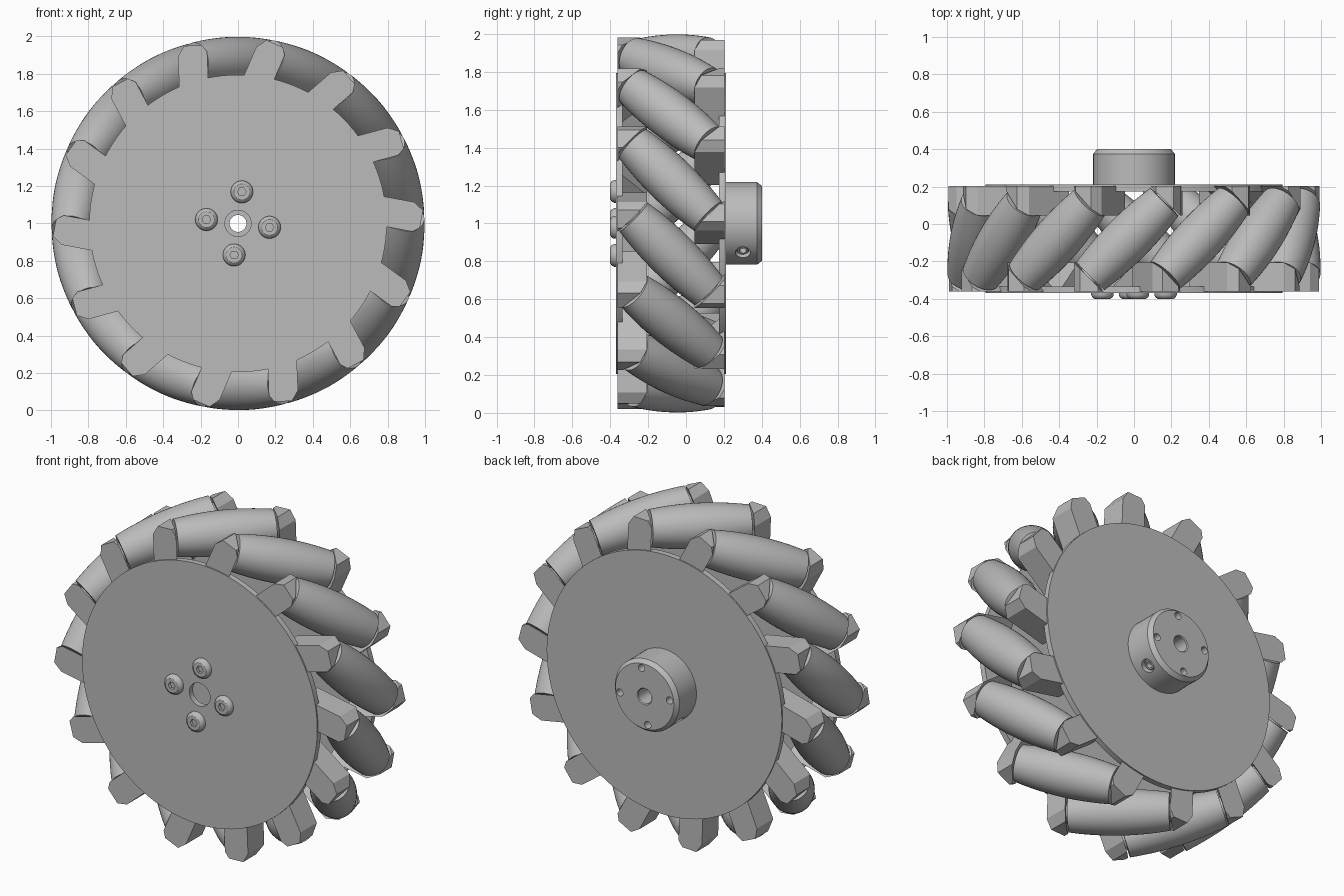
import bpy, bmesh
from math import pi, sqrt, radians, cos, sin
from mathutils import Vector, Matrix

if "Cube" in bpy.data.objects:
    bpy.data.objects.remove(bpy.data.objects["Cube"])

grey = bpy.data.materials.new("plain_grey")
grey.use_nodes = True
grey.diffuse_color = (0.5, 0.5, 0.5, 1)
grey.node_tree.nodes["Principled BSDF"].inputs["Base Color"].default_value = (0.5, 0.5, 0.5, 1)

COUNT = 14                      # rollers around the wheel
MID = -0.08                     # y of the wheel's middle plane
HALF = 0.29                     # half width over the side plates
ROLLER_R = 0.87                 # distance of roller axes from the wheel axis
PHASE = radians(2.3)
CENTRE = Vector((0, 0, 1))
Y = Vector((0, 1, 0))


def make(name, bm):
    bmesh.ops.recalc_face_normals(bm, faces=bm.faces)
    mesh = bpy.data.meshes.new(name)
    bm.to_mesh(mesh)
    bm.free()
    return place(name, mesh)


def place(name, mesh, turn=0.0):
    obj = bpy.data.objects.new(name, mesh)
    obj.location = CENTRE
    obj.rotation_euler = (0, -turn, 0)
    bpy.context.collection.objects.link(obj)
    return obj


def lathe(name, profile, axis=Y, origin=(0, 0, 0), steps=48, closed=True):
    """Spin (radius, height) points around an axis through origin."""
    bm = bmesh.new()
    verts = [bm.verts.new((r, 0, h)) for r, h in profile]
    for a, b in zip(verts, verts[1:] + verts[:1] if closed else verts[1:]):
        bm.edges.new((a, b))
    bmesh.ops.spin(bm, geom=bm.verts[:] + bm.edges[:], cent=(0, 0, 0), axis=(0, 0, 1),
                   angle=2 * pi, steps=steps, use_merge=True)
    bmesh.ops.remove_doubles(bm, verts=bm.verts, dist=1e-5)
    turn = Vector(axis).to_track_quat('Z', 'Y').to_matrix().to_4x4()
    bm.transform(Matrix.Translation(origin) @ turn)
    return make(name, bm)


def rod(name, r, start, end, axis=Y, origin=(0, 0, 0), steps=20):
    return lathe(name, [(0, start), (r, start), (r, end), (0, end)], axis, origin, steps, False)


def cut(obj, cutters):
    for c in cutters:
        mod = obj.modifiers.new("cut", 'BOOLEAN')
        mod.operation, mod.solver, mod.object = 'DIFFERENCE', 'EXACT', c
    bpy.context.view_layer.update()
    graph = bpy.context.evaluated_depsgraph_get()
    mesh = bpy.data.meshes.new_from_object(obj.evaluated_get(graph))
    obj.modifiers.clear()
    obj.data = mesh
    for c in cutters:
        bpy.data.objects.remove(c)


def polar(r, angle):
    return Vector((r * cos(angle), 0, r * sin(angle)))


def repeat(obj):
    """Share one part around the wheel."""
    obj.rotation_euler = (0, -PHASE, 0)
    for k in range(1, COUNT):
        place(obj.name + "_" + str(k + 1), obj.data, PHASE + k * 2 * pi / COUNT)


# Barrel rollers, axles and washers, set at 45 degrees
skew = Vector((1, 1, 0)).normalized()
middle = Vector((0, MID, ROLLER_R))
LENGTH = 0.28
stations = [LENGTH * (i / 8 - 1) for i in range(17)]
barrel = [(0.998 - sqrt(ROLLER_R ** 2 + s * s / 2), s) for s in stations]
repeat(lathe("roller", [(0, -LENGTH)] + barrel + [(0, LENGTH)], skew, middle, 40, False))
repeat(rod("roller_axle", 0.06, -0.3, 0.3, skew, middle))

# Wedge brackets holding both ends of each roller
outline = [(-0.285, 0.64), (-0.285, 0.905), (-0.25, 0.96), (-0.155, 0.96),
           (-0.125, 0.92), (-0.125, 0.64)]
for side, label in ((1, "front"), (-1, "back")):
    bm = bmesh.new()
    face = bm.faces.new([bm.verts.new((a, -HALF + 0.008, z)) for a, z in outline])
    grown = bmesh.ops.extrude_face_region(bm, geom=[face])
    bmesh.ops.translate(bm, vec=(0, 0.25, 0),
                        verts=[v for v in grown["geom"] if isinstance(v, bmesh.types.BMVert)])
    sliced = bmesh.ops.bisect_plane(bm, geom=bm.verts[:] + bm.edges[:] + bm.faces[:],
                                    plane_co=(-0.41, 0, 0), plane_no=(1, 1, 0), clear_outer=True)
    bmesh.ops.holes_fill(bm, edges=[e for e in bm.edges if e.is_boundary])
    bm.transform(Matrix.Translation((0, MID, 0)) @ Matrix.Rotation(0 if side > 0 else pi, 4, 'Z'))
    bracket = make(label + "_bracket", bm)
    outer = MID - side * HALF
    cut(bracket, [rod("drill", 0.018, -0.08, 0.08, Y, (-0.2 * side, outer, 0.718))])
    repeat(bracket)

    # Side plate with a ring of rivet holes
    inner = outer + side * 0.035
    bore = 0.07 if side > 0 else 0.045
    plate = lathe(label + "_plate", [(bore, outer), (0.795, outer), (0.795, inner), (bore, inner)],
                  steps=112)
    holes = [polar(0.745, pi / 2 + PHASE + side * radians(15.57) + k * 2 * pi / COUNT)
             for k in range(COUNT)]
    cut(plate, [rod("drill", 0.018, -0.1, 0.1, Y, p + Y * outer) for p in holes])

# Hub on the back with a chamfered rim and through bore
hub = lathe("hub", [(0.045, 0.2), (0.218, 0.2), (0.218, 0.375), (0.198, 0.4),
                    (0.05, 0.4), (0.045, 0.395)], steps=64)
bolts = [polar(0.17, radians(-7) + k * pi / 2) for k in range(4)]
grubs = [polar(1, radians(-45)), polar(1, radians(-135))]
cut(hub, [rod("drill", 0.022, 0.3, 0.45, Y, p) for p in bolts]
    + [rod("drill", 0.04, 0.12, 0.3, d, Y * 0.3, 24) for d in grubs])

# Set screws sunk into the hub
for i, d in enumerate(grubs):
    lathe("set_screw_" + str(i + 1), [(0, 0.13), (0.034, 0.13), (0.034, 0.195), (0.028, 0.203),
                                      (0.018, 0.203), (0.018, 0.17), (0, 0.17)], d, Y * 0.3, 24, False)

# Button-head bolts with hex sockets on the front
for i, p in enumerate(bolts):
    bolt = lathe("front_bolt_" + str(i + 1), [(0, -0.36), (0.06, -0.36), (0.06, -0.38), (0.054, -0.392),
                                              (0.042, -0.4), (0, -0.4)], Y, p, 32, False)
    cut(bolt, [rod("hex", 0.023, -0.45, -0.382, Y, p, 6)])

# One flat colour, smooth curves with crisp edges
for obj in bpy.context.collection.objects:
    if obj.type == 'MESH' and abs(obj.location.z - 1) < 1e-6:
        obj.data.materials.clear()
        obj.data.materials.append(grey)
        obj.data.shade_smooth()
        obj.data.set_sharp_from_angle(angle=radians(30))
